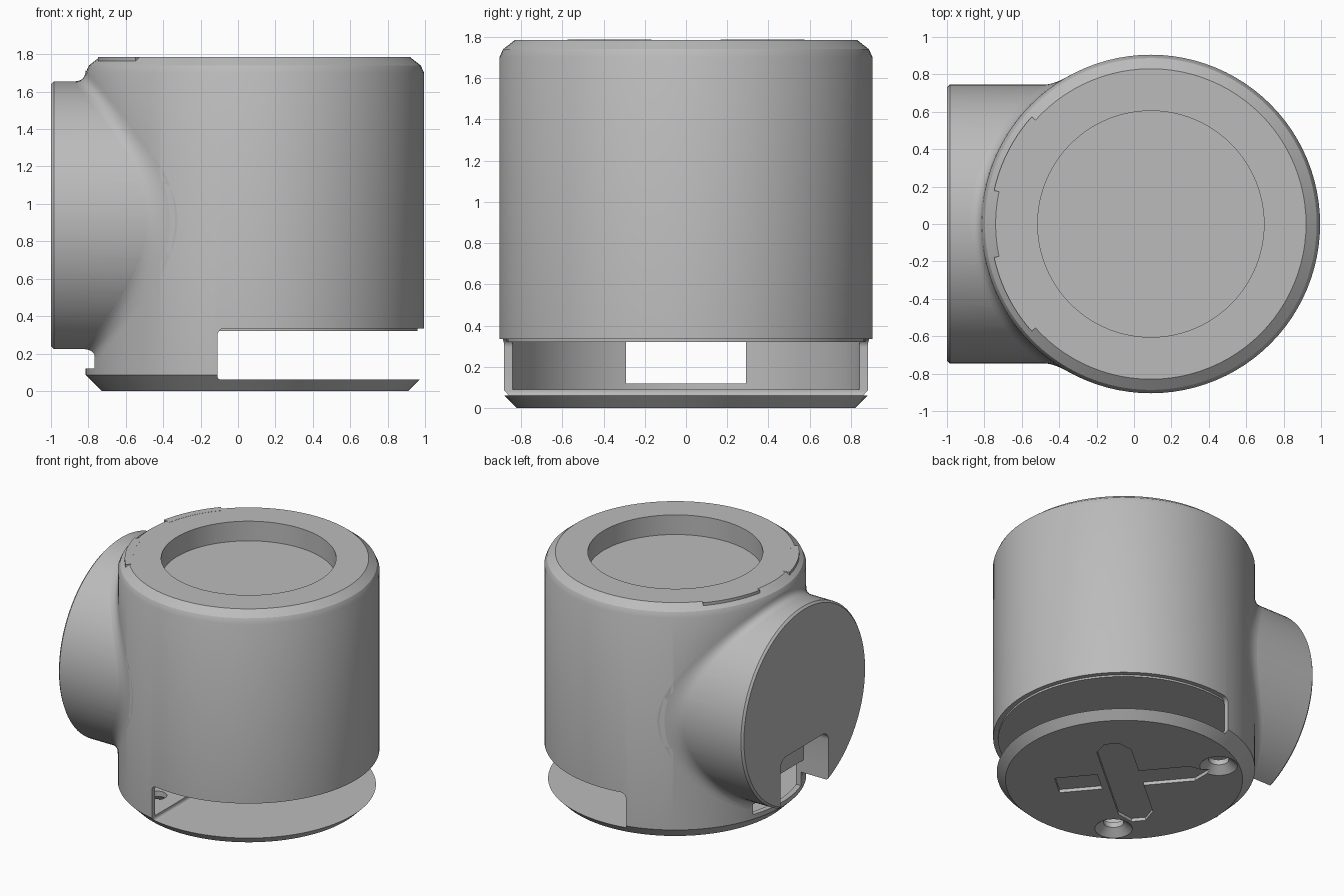
import bpy, bmesh
from math import sin, cos, pi, radians, sqrt
from mathutils import Vector, Matrix

if "Cube" in bpy.data.objects:
    bpy.data.objects.remove(bpy.data.objects["Cube"], do_unlink=True)

GREY = (0.5, 0.5, 0.5, 1)
mat = bpy.data.materials.new("plain grey")
mat.use_nodes = True
mat.diffuse_color = GREY
mat.node_tree.nodes["Principled BSDF"].inputs["Base Color"].default_value = GREY

CX = 0.09            # body axis
R = 0.905            # body radius
SR, SZ = 0.745, 0.91  # side tube radius and axis height
SEG = 96


def make(name, bm):
    bmesh.ops.recalc_face_normals(bm, faces=bm.faces)
    me = bpy.data.meshes.new(name)
    bm.to_mesh(me)
    bm.free()
    me.materials.append(mat)
    ob = bpy.data.objects.new(name, me)
    bpy.context.collection.objects.link(ob)
    return ob


def lathe(name, profile, matrix):
    """Closed solid turned about local z from (radius, height) rings."""
    bm = bmesh.new()
    rings = [[bm.verts.new(matrix @ Vector((r * cos(2 * pi * i / SEG), r * sin(2 * pi * i / SEG), z)))
              for i in range(SEG)] for r, z in profile]
    for a, b in zip(rings, rings[1:]):
        for i in range(SEG):
            j = (i + 1) % SEG
            bm.faces.new((a[i], a[j], b[j], b[i]))
    bm.faces.new(rings[0])
    bm.faces.new(rings[-1])
    return make(name, bm)


def prism(name, points, z0, z1, matrix=Matrix()):
    """Extruded outline."""
    bm = bmesh.new()
    low = [bm.verts.new(matrix @ Vector((x, y, z0))) for x, y in points]
    high = [bm.verts.new(matrix @ Vector((x, y, z1))) for x, y in points]
    bm.faces.new(low)
    bm.faces.new(high)
    for i in range(len(low)):
        j = (i + 1) % len(low)
        bm.faces.new((low[i], low[j], high[j], high[i]))
    return make(name, bm)


def corner(x, y, r, start):
    """Quarter round outline points about the centre (x, y)."""
    return [(x + r * cos(radians(start + a)), y + r * sin(radians(start + a)))
            for a in range(0, 91, 15)]


def combine(target, tool, operation="DIFFERENCE"):
    mod = target.modifiers.new(operation.lower(), "BOOLEAN")
    mod.operation, mod.solver, mod.object = operation, "EXACT", tool
    bpy.context.view_layer.objects.active = target
    bpy.ops.object.modifier_apply(modifier=mod.name)
    bpy.data.objects.remove(tool, do_unlink=True)


def smooth(ob):
    bpy.ops.object.select_all(action="DESELECT")
    ob.select_set(True)
    bpy.context.view_layer.objects.active = ob
    bpy.ops.object.shade_smooth_by_angle(angle=radians(25))


axis = Matrix.Translation((CX, 0, 0))
side_axis = Matrix.Translation((0, 0, SZ)) @ Matrix.Rotation(-pi / 2, 4, "Y")
along_y = Matrix.Rotation(pi / 2, 4, "X")                  # outline in x, z
along_x = Matrix(((0, 0, 1, 0), (1, 0, 0, 0), (0, 1, 0, 0), (0, 0, 0, 1)))  # outline in y, z

# Round body joined with the side tube
body = lathe("body", [(0.82, 0), (R, 0.085), (R, 1.7), (0.887, 1.74), (0.83, 1.785)], axis)
tube = lathe("side_tube", [(SR, 0), (SR, 0.985), (SR - 0.015, 1)], side_axis)
combine(body, tube, "UNION")

# Round recess in the top
combine(body, lathe("top_recess", [(0.605, 1.635), (0.605, 2)], axis))

# Inner chamber and the wide slot around the right half
combine(body, lathe("chamber", [(0.865, 0.09), (0.865, 0.325)], axis))
slot = corner(-0.07, 0.295, 0.04, 90) + corner(-0.09, 0.08, 0.02, 180) + [(1.2, 0.06), (1.2, 0.335)]
combine(body, prism("slot", slot, -1.2, 1.2, along_y))

# Notch in the side tube, with its doorway into the chamber
notch = [(-0.29, 0.12), (0.29, 0.12)] + corner(0.22, 0.53, 0.07, 0) + corner(-0.22, 0.53, 0.07, 90)
combine(body, prism("notch", notch, -1.2, -0.79, along_x))
door = [(-0.29, 0.12), (0.29, 0.12), (0.29, 0.323), (-0.29, 0.323)]
combine(body, prism("doorway", door, -1.2, -0.5, along_x))

# Countersunk holes underneath
for s in (-1, 1):
    place = Matrix.Translation((CX - 0.38, s * 0.565, 0))
    combine(body, lathe("screw_hole", [(0.15, -0.02), (0.13, 0), (0.07, 0.05), (0.07, 0.2)], place))

# Shallow key-shaped recesses underneath
u, v = radians(130), radians(40)
under = Matrix(((cos(u), cos(v), 0, CX), (sin(u), sin(v), 0, 0), (0, 0, 1, 0), (0, 0, 0, 1)))
key = [(-0.12, -0.47), (-0.05, -0.58), (0.05, -0.58), (0.12, -0.47), (0.12, -0.1), (0.48, -0.1),
       (0.6, 0), (0.48, 0.1), (0.12, 0.1), (0.12, 0.4), (0.05, 0.5), (-0.05, 0.5), (-0.12, 0.4)]
combine(body, prism("key_recess", key, -0.1, 0.025, under))
pad = [(-0.47, -0.1), (-0.17, -0.1), (-0.17, 0.1), (-0.47, 0.1)]
combine(body, prism("pad_recess", pad, -0.1, 0.025, under))
smooth(body)

# Ceiling plate set just below the slot's upper rim
ceiling = lathe("ceiling_plate", [(0.87, 0.321), (0.87, 0.345)], axis)
smooth(ceiling)

# Small ledges on the top edge above the tube
for s in (-1, 1):
    arc = [(r * cos(radians(a)), s * r * sin(radians(a)))
           for r, span in ((0.857, range(138, 169, 3)), (0.8, range(168, 137, -3))) for a in span]
    smooth(prism("top_ledge", arc, 1.755, 1.786, axis))

# Soft fillet where the tube meets the body
D, STEPS = 0.06, 6


def body_x(y):
    return CX - sqrt(R * R - y * y)


bm = bmesh.new()
rows = []
for i in range(SEG + 1):
    # sweep from one side of the notch round to the other
    gap = 0.4
    t = -pi / 2 + gap + (2 * pi - 2 * gap) * i / SEG
    y, z = SR * cos(t), SZ + SR * sin(t)
    joint = Vector((body_x(y), y, z))
    a = joint - Vector((D, 0, 0))
    yb = (SR + D) * cos(t)
    b = Vector((body_x(yb), yb, SZ + (SR + D) * sin(t)))
    rows.append([bm.verts.new(a * (1 - k) ** 2 + joint * 2 * k * (1 - k) + b * k * k)
                 for k in (n / STEPS for n in range(STEPS + 1))])
for p, q in zip(rows, rows[1:]):
    for n in range(STEPS):
        bm.faces.new((p[n], q[n], q[n + 1], p[n + 1]))
fillet = make("tube_fillet", bm)
# make the open strip face outward
top_face = max(fillet.data.polygons, key=lambda f: f.center.z)
if top_face.normal.z < 0:
    fillet.data.flip_normals()
smooth(fillet)
